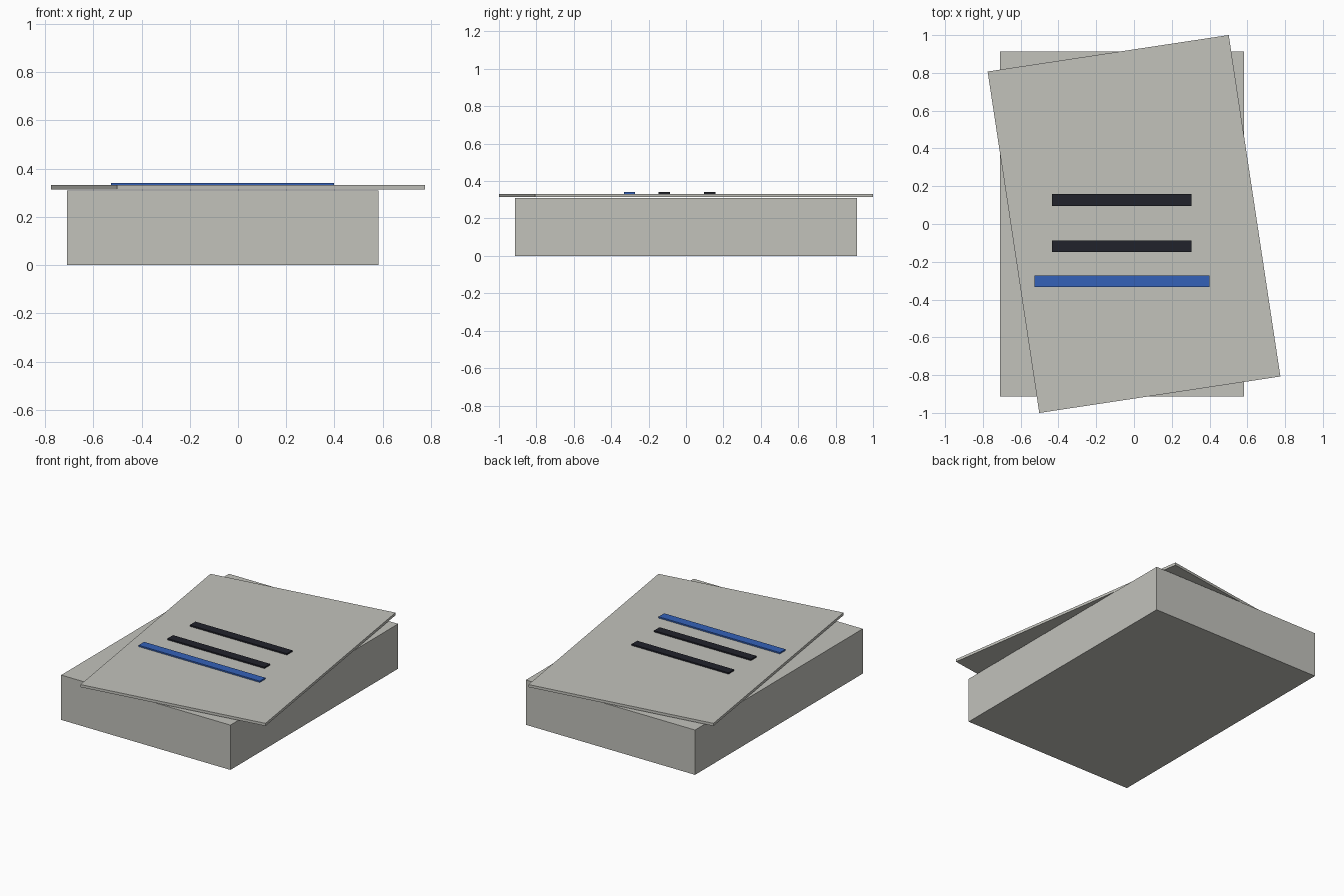
import bpy
import math

if "Cube" in bpy.data.objects:
    bpy.data.objects.remove(bpy.data.objects["Cube"])


def material(name, rgb):
    m = bpy.data.materials.new(name)
    m.diffuse_color = (*rgb, 1.0)
    m.use_nodes = True
    m.node_tree.nodes["Principled BSDF"].inputs["Base Color"].default_value = m.diffuse_color
    return m


GREY = material("warm grey", (0.54, 0.54, 0.50))
BLACK = material("ink black", (0.015, 0.016, 0.024))
BLUE = material("blue", (0.034, 0.12, 0.48))


def slab(name, center, size, z0, z1, mat, turn=0.0):
    """Box with a given plan centre, plan size and height range."""
    bpy.ops.mesh.primitive_cube_add(
        size=1, location=(center[0], center[1], (z0 + z1) / 2),
        rotation=(0, 0, math.radians(turn)))
    ob = bpy.context.object
    ob.name = name
    ob.scale = (size[0], size[1], z1 - z0)
    bpy.ops.object.transform_apply(location=False, rotation=False, scale=True)
    ob.data.materials.append(mat)
    return ob


# Thick stack of paper
slab("paper_stack", (-0.0635, 0), (1.291, 1.828), 0.0, 0.309, GREY)

# Loose top sheet, turned slightly
slab("top_sheet", (0, 0), (1.291, 1.828), 0.314, 0.332, GREY, 8.6)

# Printed lines lying on the sheet
for i, y in enumerate((0.127, -0.117)):
    slab(f"black_line_{i + 1}", (-0.065, y), (0.74, 0.061), 0.332, 0.3415, BLACK)
slab("blue_line", (-0.0635, -0.302), (0.925, 0.061), 0.332, 0.3415, BLUE)
